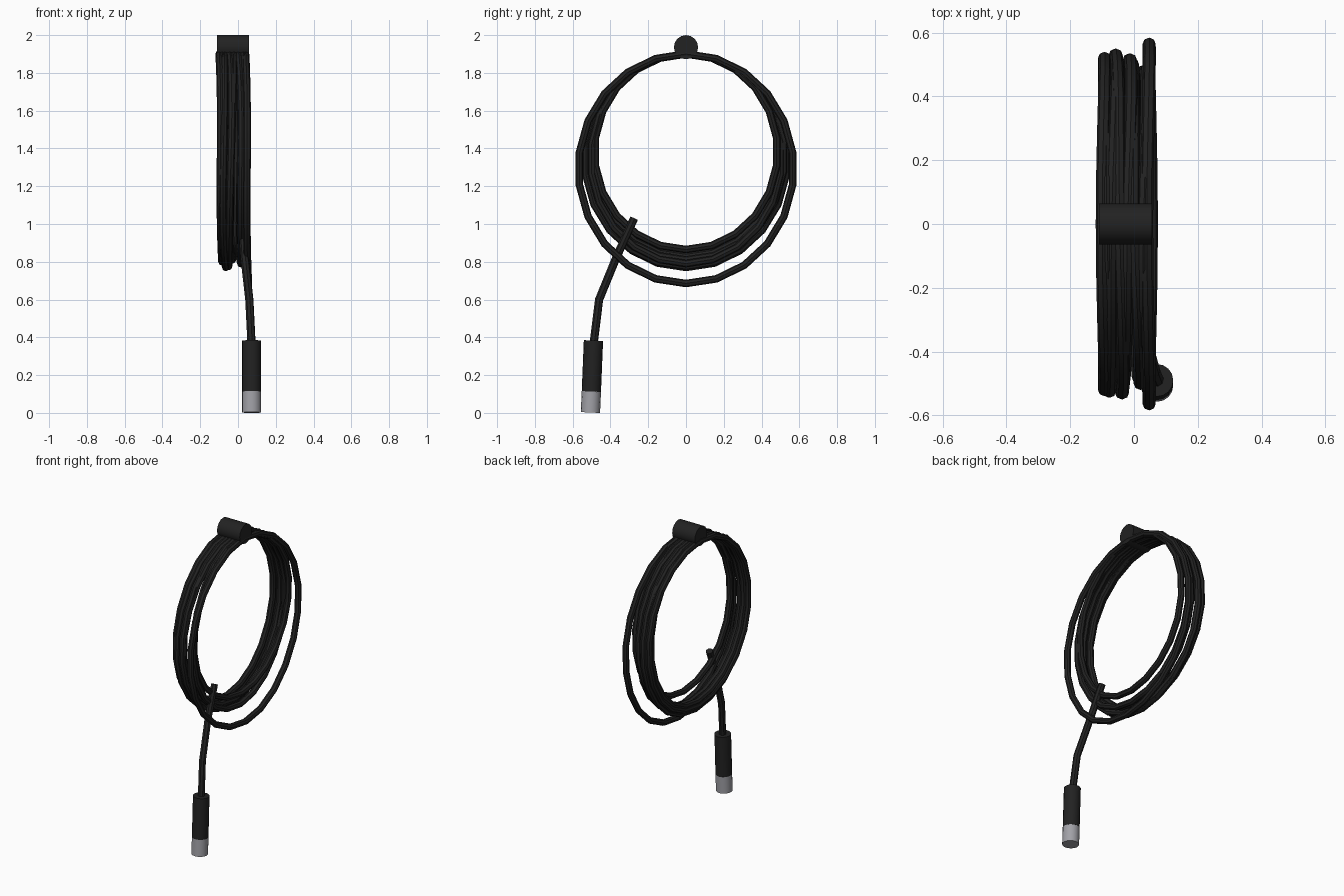
import bpy
from math import sin, cos, pi
from mathutils import Vector

cube = bpy.data.objects.get("Cube")
if cube:
    bpy.data.objects.remove(cube, do_unlink=True)


def make_material(name, rgb):
    mat = bpy.data.materials.new(name)
    mat.use_nodes = True
    mat.diffuse_color = (*rgb, 1)
    mat.node_tree.nodes["Principled BSDF"].inputs["Base Color"].default_value = (*rgb, 1)
    return mat


black = make_material("black rubber", (0.016, 0.016, 0.016))
silver = make_material("silver metal", (0.36, 0.36, 0.39))


def smooth(obj):
    bpy.ops.object.select_all(action="DESELECT")
    obj.select_set(True)
    bpy.context.view_layer.objects.active = obj
    bpy.ops.object.shade_smooth_by_angle(angle=pi / 5)


def tube(name, points, radius, mat, closed=False):
    """Sweep a round section along the points and return it as a mesh."""
    curve = bpy.data.curves.new(name, "CURVE")
    curve.dimensions = "3D"
    curve.bevel_depth = radius
    curve.bevel_resolution = 2
    curve.use_fill_caps = True
    spline = curve.splines.new("POLY")
    spline.points.add(len(points) - 1)
    for p, co in zip(spline.points, points):
        p.co = (*co, 1)
    spline.use_cyclic_u = closed
    path = bpy.data.objects.new(name + "_path", curve)
    bpy.context.collection.objects.link(path)
    graph = bpy.context.evaluated_depsgraph_get()
    mesh = bpy.data.meshes.new_from_object(path.evaluated_get(graph))
    bpy.data.objects.remove(path, do_unlink=True)
    mesh.materials.clear()
    mesh.materials.append(mat)
    obj = bpy.data.objects.new(name, mesh)
    bpy.context.collection.objects.link(obj)
    smooth(obj)
    return obj


def rod(name, start, end, radius, sides, mat):
    """Capped cylinder between two points."""
    start, end = Vector(start), Vector(end)
    axis = end - start
    bpy.ops.mesh.primitive_cylinder_add(vertices=sides, radius=radius, depth=axis.length,
                                        location=(start + end) / 2)
    obj = bpy.context.object
    obj.name = name
    obj.rotation_mode = "QUATERNION"
    obj.rotation_quaternion = axis.to_track_quat("Z", "Y")
    obj.data.materials.append(mat)
    smooth(obj)
    return obj


# Coiled cable: hanging loops that share a top height and sag differently
TOP, STEPS, CABLE = 1.9, 22, 0.02
loops = [  # x at top, x at bottom, bottom height, half width, sideways lean
    (0.04, 0.055, 0.685, 0.57, 0.0),
    (0.03, 0.02, 0.865, 0.485, 0.01),
    (0.0, 0.015, 0.79, 0.505, -0.012),
    (-0.02, -0.03, 0.81, 0.52, 0.012),
    (-0.045, -0.05, 0.775, 0.535, -0.01),
    (-0.07, -0.065, 0.77, 0.53, 0.01),
    (-0.1, -0.085, 0.8, 0.525, 0.0),
    (-0.085, -0.08, 0.825, 0.5, -0.008),
]
for i, (x_top, x_low, low, half, lean) in enumerate(loops):
    mid, tall = (TOP + low) / 2, (TOP - low) / 2
    points = []
    for k in range(STEPS):
        a = 2 * pi * k / STEPS
        blend = (1 + cos(a)) / 2
        sway = lean * sin(a) + 0.012 * sin(a) ** 2 * cos(a)
        points.append((x_low + (x_top - x_low) * blend + sway,
                       half * sin(a), mid + tall * cos(a)))
    tube(f"cable_loop_{i + 1}", points, CABLE, black, closed=True)

# Clip that gathers the loops at the top
rod("top_clip", (-0.11, 0, 1.936), (0.057, 0, 1.936), 0.064, 16, black)

# Loose cable end leading down to the plug
tube("cable_tail", [(0.02, -0.275, 1.03), (0.035, -0.37, 0.82),
                    (0.06, -0.46, 0.6), (0.072, -0.49, 0.36)], 0.022, black)

# Plug with a metal tip
rod("plug_body", (0.072, -0.49, 0.383), (0.072, -0.501, 0.113), 0.051, 16, black)
rod("plug_tip", (0.072, -0.501, 0.113), (0.072, -0.506, 0.002), 0.051, 16, silver)
